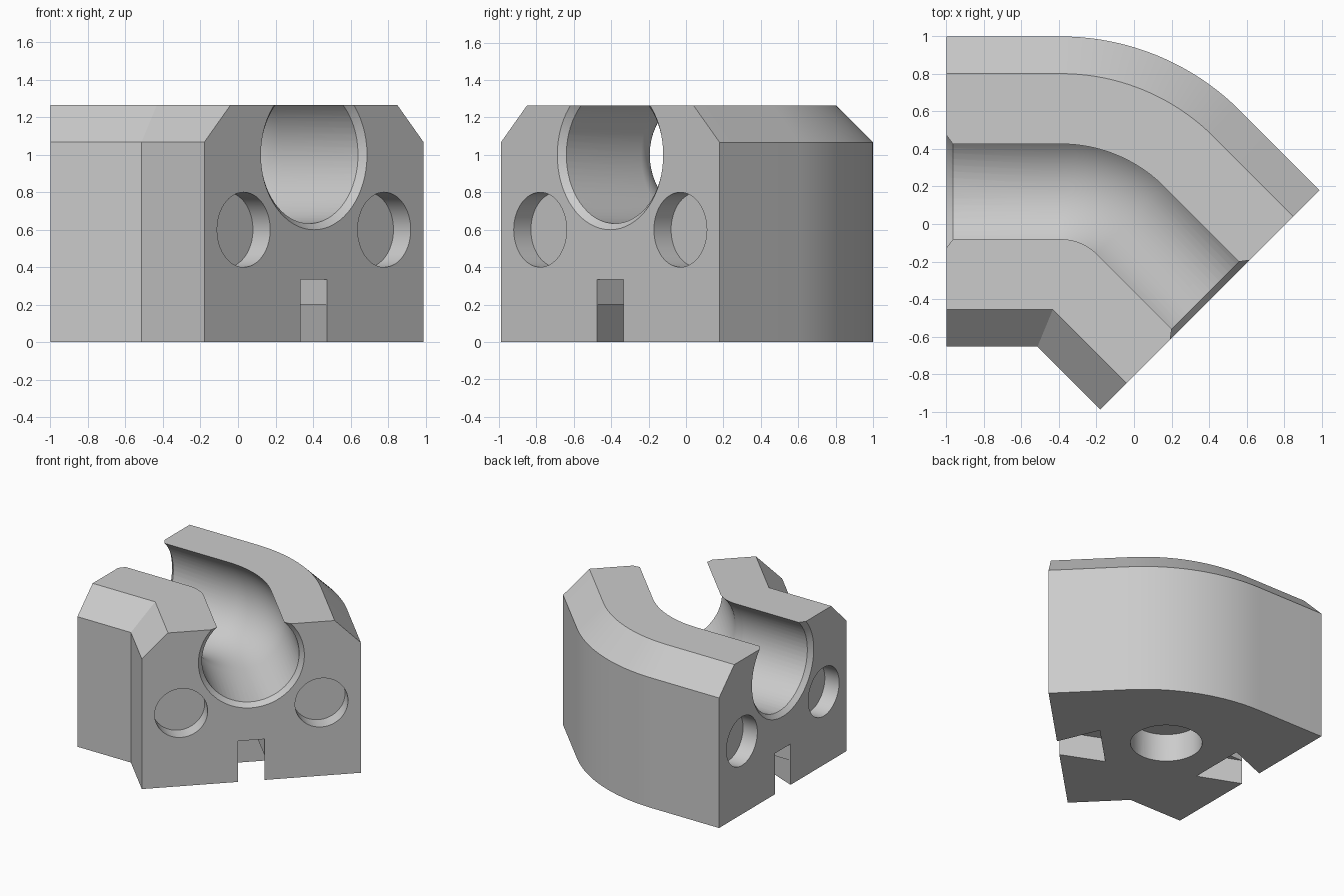
import bpy, bmesh
from math import sin, cos, tan, pi, radians, sqrt, atan2
from mathutils import Matrix, Vector

cube = bpy.data.objects.get("Cube")
if cube:
    bpy.data.objects.remove(cube, do_unlink=True)

MID, HALF, TOP = 0.173, 0.827, 1.265    # centre line y, half width, height
CHAMFER = 0.198
GROOVE_Z, GROOVE_R, RIM_R = 1.0, 0.367, 0.4
BEND = Vector((-0.39, -0.353))          # centre of the 45 degree bend
TURN = radians(45)
STEPS = 20

grey = bpy.data.materials.new("plain_grey")
grey.use_nodes = True
colour = (0.6, 0.6, 0.6, 1)
grey.diffuse_color = colour
grey.node_tree.nodes["Principled BSDF"].inputs["Base Color"].default_value = colour


def make_object(name, bm):
    bmesh.ops.recalc_face_normals(bm, faces=bm.faces)
    mesh = bpy.data.meshes.new(name)
    bm.to_mesh(mesh)
    bm.free()
    mesh.materials.append(grey)
    obj = bpy.data.objects.new(name, mesh)
    bpy.context.collection.objects.link(obj)
    return obj


# Cross-section: chamfered block with an open round groove
lip = atan2(TOP - GROOVE_Z, sqrt(GROOVE_R ** 2 - (TOP - GROOVE_Z) ** 2))
profile = [(-HALF, 0), (HALF, 0), (HALF, TOP - CHAMFER), (HALF - CHAMFER, TOP)]
for i in range(49):
    a = lip - (pi + 2 * lip) * i / 48
    profile.append((GROOVE_R * cos(a), GROOVE_Z + GROOVE_R * sin(a)))
profile += [(CHAMFER - HALF, TOP), (-HALF, TOP - CHAMFER)]


def bend_point(offset, angle):
    """Arc outside the bend centre, sharp mitre inside it."""
    r = MID + offset - BEND.y
    if r > 0:
        return BEND + Vector((sin(angle), cos(angle))) * r
    return BEND + Vector((r * tan(TURN / 2), r))


# Body: sweep the cross-section along straight, bend, straight
end_centre = Vector((0.405, -0.405))
side = Vector((sin(TURN), cos(TURN)))
bm = bmesh.new()
rings = [[bm.verts.new((-1, MID + o, z)) for o, z in profile]]
for s in range(STEPS + 1):
    rings.append([bm.verts.new((*bend_point(o, TURN * s / STEPS), z)) for o, z in profile])
rings.append([bm.verts.new((*(end_centre + side * o), z)) for o, z in profile])
n = len(profile)
for a, b in zip(rings, rings[1:]):
    for i in range(n):
        j = (i + 1) % n
        bm.faces.new((a[i], a[j], b[j], b[i]))
bm.faces.new(rings[0])
bm.faces.new(rings[-1])
bmesh.ops.remove_doubles(bm, verts=bm.verts, dist=0.0001)
body = make_object("curved_track_block", bm)

cutters = []


def cut_cylinder(name, matrix, r1, r2, depth):
    bm = bmesh.new()
    bmesh.ops.create_cone(bm, cap_ends=True, segments=64, radius1=r1, radius2=r2,
                          depth=depth, matrix=matrix)
    cutters.append(make_object(name, bm))


def cut_prism(name, matrix, outline, top):
    bm = bmesh.new()
    face = bm.faces.new([bm.verts.new((x, y, -0.05)) for x, y in outline])
    up = bmesh.ops.extrude_face_region(bm, geom=[face])["geom"]
    for v in up:
        if isinstance(v, bmesh.types.BMVert):
            v.co.z = top
    bm.transform(matrix)
    cutters.append(make_object(name, bm))


# Both end faces: groove rim, two round pockets and a dovetail slot
ends = [Matrix.Translation((-1, MID, 0)),
        Matrix.Translation((*end_centre, 0)) @ Matrix.Rotation(radians(135), 4, "Z")]
inward = Matrix.Rotation(pi / 2, 4, "Y")
for frame in ends:
    cut_cylinder("rim_cutter", frame @ Matrix.Translation((0.0175, 0, GROOVE_Z)) @ inward,
                 RIM_R + 0.01, GROOVE_R - 0.01, 0.055)
    for y in (-0.53, 0.53):
        cut_cylinder("pocket_cutter", frame @ Matrix.Translation((0.04, y, 0.6)) @ inward,
                     0.2, 0.2, 0.18)
    cut_prism("slot_cutter", frame,
              [(-0.05, -0.1), (0.335, -0.1), (0.335, 0.1), (-0.05, 0.1)], 0.335)
    cut_prism("dovetail_cutter", frame,
              [(-0.05, -0.08), (0.335, -0.235), (0.335, 0.235), (-0.05, 0.08)], 0.2)

# Round pocket in the underside
cut_cylinder("base_pocket_cutter", Matrix.Translation((-0.172, MID, 0.09)), 0.27, 0.27, 0.28)

bpy.context.view_layer.objects.active = body
body.select_set(True)
for cutter in cutters:
    cutter.hide_render = True
    mod = body.modifiers.new(cutter.name, "BOOLEAN")
    mod.operation, mod.solver, mod.object = "DIFFERENCE", "EXACT", cutter
    bpy.ops.object.modifier_apply(modifier=mod.name)
for cutter in cutters:
    bpy.data.objects.remove(cutter, do_unlink=True)

bpy.ops.object.select_all(action="DESELECT")
body.select_set(True)
bpy.ops.object.shade_smooth_by_angle(angle=radians(25))
